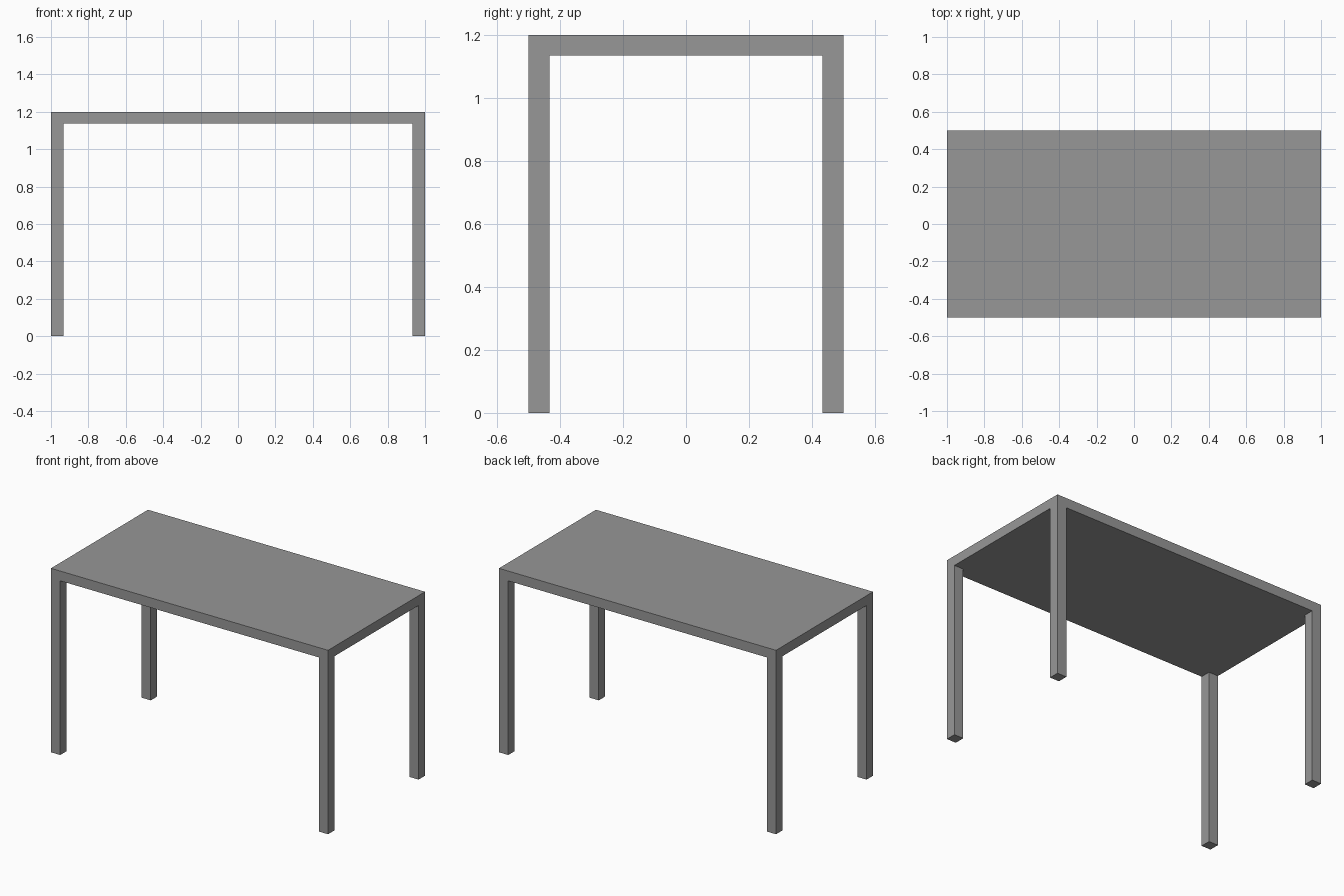
import bpy, bmesh
from mathutils import Matrix

if "Cube" in bpy.data.objects:
    bpy.data.objects.remove(bpy.data.objects["Cube"])

LENGTH, DEPTH, HEIGHT = 2.0, 1.0, 1.2
LEG, THICK = 0.067, 0.064

bm = bmesh.new()

# Tabletop slab
slab = Matrix.Translation((0, 0, HEIGHT - THICK / 2)) @ Matrix.Diagonal((LENGTH, DEPTH, THICK, 1))
bmesh.ops.create_cube(bm, size=1, matrix=slab)

# Cut lines that mark the square corners where the legs start
for axis, half in ((0, LENGTH / 2), (1, DEPTH / 2)):
    for side in (-1, 1):
        co, no = [0, 0, 0], [0, 0, 0]
        co[axis], no[axis] = side * (half - LEG), 1
        bmesh.ops.bisect_plane(bm, geom=bm.verts[:] + bm.edges[:] + bm.faces[:],
                               plane_co=co, plane_no=no)

# Legs pulled down from the four corner faces, flush with the slab edges
bm.normal_update()
corners = []
for f in bm.faces:
    c = f.calc_center_median()
    if f.normal.z < -0.9 and abs(c.x) > LENGTH / 2 - LEG and abs(c.y) > DEPTH / 2 - LEG:
        corners.append(f)
feet = bmesh.ops.extrude_discrete_faces(bm, faces=corners)["faces"]
for f in feet:
    for v in f.verts:
        v.co.z = 0
bmesh.ops.recalc_face_normals(bm, faces=bm.faces[:])

mesh = bpy.data.meshes.new("table")
bm.to_mesh(mesh)
bm.free()

# Dark grey finish
grey = bpy.data.materials.new("dark_grey")
grey.diffuse_color = (0.31, 0.31, 0.31, 1)
grey.use_nodes = True
grey.node_tree.nodes["Principled BSDF"].inputs["Base Color"].default_value = grey.diffuse_color
mesh.materials.append(grey)
bpy.context.collection.objects.link(bpy.data.objects.new("table", mesh))
